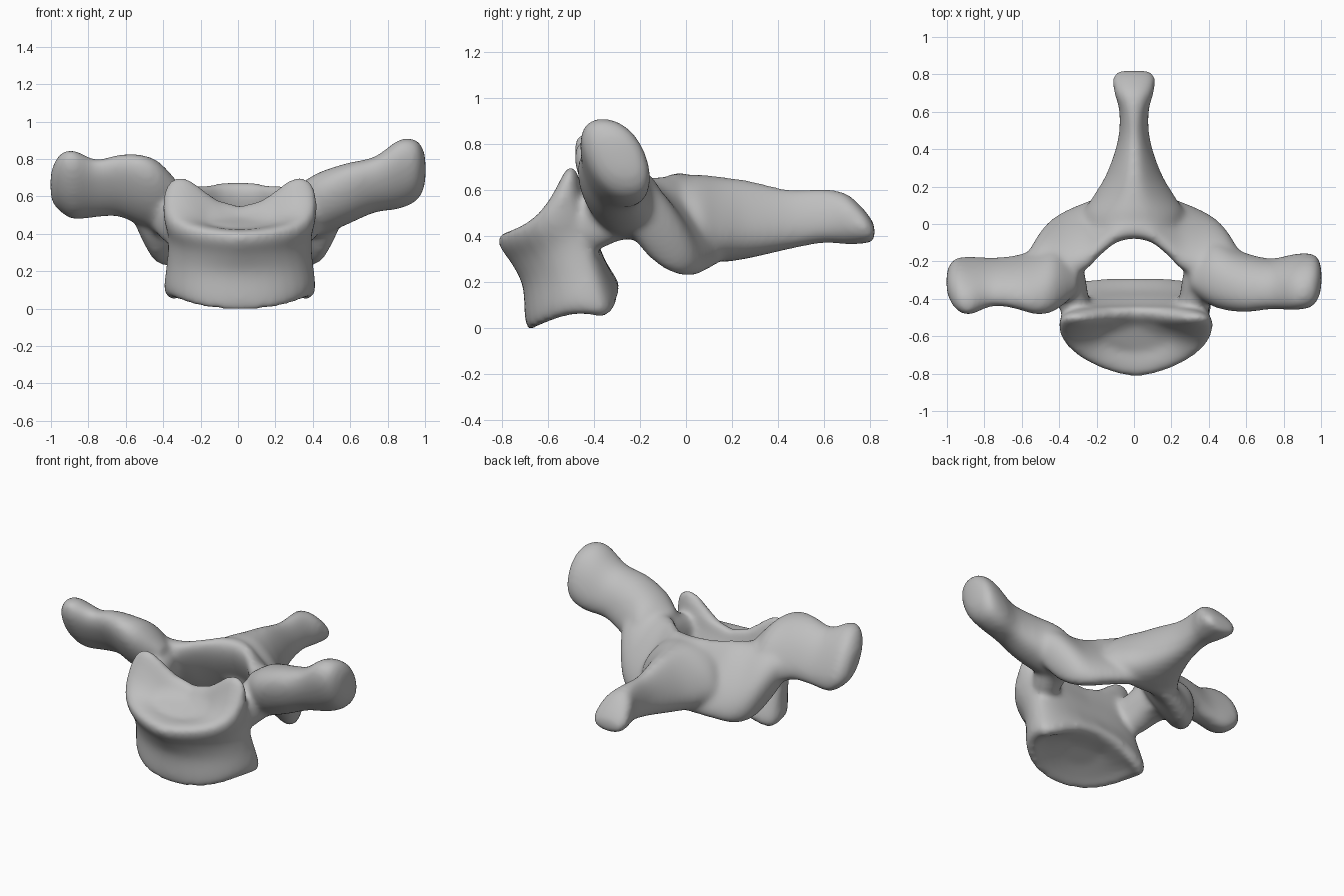
import bpy
import bmesh
import math
from mathutils import Vector

SIDES = 32
STEPS = 4
cube = bpy.data.objects.get("Cube")
if cube:
    bpy.data.objects.remove(cube, do_unlink=True)

bone = bpy.data.materials.new("bone grey")
bone.use_nodes = True
colour = (0.52, 0.52, 0.52, 1)
bone.diffuse_color = colour
bone.node_tree.nodes["Principled BSDF"].inputs["Base Color"].default_value = colour
parts = []


def between(a, b, c, d, t):
    """Point on a smooth curve from b to c."""
    m, n = (c - a) / 2, (d - b) / 2
    return (b * (2 * t**3 - 3 * t**2 + 1) + m * (t**3 - 2 * t**2 + t)
            + c * (3 * t**2 - 2 * t**3) + n * (t**3 - t**2))


def loft(name, rings):
    """Skin a smoothly curved, closed tube through rings of points."""
    padded = [rings[0]] + rings + [rings[-1]]
    fine = []
    for quad in zip(padded, padded[1:], padded[2:], padded[3:]):
        for k in range(STEPS):
            fine.append([between(*p, k / STEPS) for p in zip(*quad)])
    fine.append(rings[-1])
    bm = bmesh.new()
    loops = [[bm.verts.new(p) for p in ring] for ring in fine]
    for a, b in zip(loops, loops[1:]):
        for i in range(SIDES):
            j = (i + 1) % SIDES
            bm.faces.new((a[i], a[j], b[j], b[i]))
    bm.faces.new(loops[0])
    bm.faces.new(loops[-1])
    bmesh.ops.recalc_face_normals(bm, faces=bm.faces)
    mesh = bpy.data.meshes.new(name)
    bm.to_mesh(mesh)
    bm.free()
    mesh.materials.append(bone)
    obj = bpy.data.objects.new(name, mesh)
    bpy.context.collection.objects.link(obj)
    parts.append(obj)


def power(v, e):
    return math.copysign(abs(v) ** e, v)


def oval(centre, a, b, taper=0):
    """Oval ring; taper narrows the a axis towards +b."""
    ring = []
    for i in range(SIDES):
        t = math.tau * i / SIDES
        c, s = power(math.cos(t), 0.9), power(math.sin(t), 0.9)
        ring.append(Vector(centre) + Vector(a) * c * (1 - taper * s) + Vector(b) * s)
    return ring


def body_ring(fy, fz, by, bz, half, lift, point):
    """Front rounded to a point, squarer back, rear corners raised by lift."""
    ring, widest = [], 0.72
    for i in range(SIDES):
        t = math.tau * i / SIDES
        c, s = math.cos(t), math.sin(t)
        if s < 0:
            x, v = power(c, point), widest + widest * s
        else:
            x, v = power(c, 0.65), widest + (1 - widest) * power(s, 0.7)
        z = fz + (bz - fz) * v + lift * x ** 2 * v ** 3
        ring.append(Vector((0.01 + half * x, fy + (by - fy) * v, z)))
    return ring


# Main body: shallow hollow underside, narrow waist, dished top with side lips
loft("vertebral_body", [body_ring(*r) for r in (
    (-0.56, 0.09, -0.42, 0.15, 0.12, 0, 1),
    (-0.62, 0.05, -0.35, 0.16, 0.28, -0.06, 0.9),
    (-0.68, 0.01, -0.31, 0.17, 0.36, -0.14, 0.85),
    (-0.70, 0.06, -0.29, 0.21, 0.405, -0.14, 0.9),
    (-0.71, 0.20, -0.35, 0.31, 0.39, 0, 1),
    (-0.76, 0.30, -0.39, 0.41, 0.385, 0.06, 1.2),
    (-0.81, 0.37, -0.43, 0.50, 0.41, 0.16, 1.35),
    (-0.81, 0.42, -0.45, 0.56, 0.40, 0.27, 1.35),
    (-0.75, 0.44, -0.49, 0.56, 0.31, 0.27, 1.2),
    (-0.69, 0.44, -0.54, 0.51, 0.18, 0.06, 1))])

# Side processes: x, y, z, depth radius, height radius
left_wing = (
    (0.30, -0.26, 0.54, 0.08, 0.12),
    (0.42, -0.26, 0.57, 0.17, 0.17),
    (0.58, -0.31, 0.63, 0.15, 0.165),
    (0.73, -0.32, 0.68, 0.125, 0.15),
    (0.86, -0.31, 0.735, 0.135, 0.185),
    (0.95, -0.30, 0.755, 0.13, 0.165),
    (0.99, -0.29, 0.76, 0.09, 0.11),
    (1.003, -0.29, 0.76, 0.03, 0.05))
right_wing = (
    (-0.30, -0.26, 0.54, 0.08, 0.13),
    (-0.42, -0.28, 0.61, 0.15, 0.19),
    (-0.52, -0.31, 0.65, 0.14, 0.19),
    (-0.64, -0.31, 0.675, 0.11, 0.165),
    (-0.76, -0.31, 0.66, 0.10, 0.155),
    (-0.88, -0.33, 0.68, 0.12, 0.185),
    (-0.95, -0.32, 0.69, 0.11, 0.155),
    (-0.99, -0.31, 0.68, 0.07, 0.10),
    (-1.003, -0.31, 0.68, 0.03, 0.05))
for name, wing, lean in (("left_transverse_process", left_wing, 0.32),
                         ("right_transverse_process", right_wing, 0.5)):
    loft(name, [oval((x, y, z), (0, ry, 0), (0, -lean * rz, rz))
                for x, y, z, ry, rz in wing])

for side, s in (("left", 1), ("right", -1)):
    # Pedicle joining body and arch
    loft(side + "_pedicle", [oval((s * x, y, z), (r, 0, 0), (0, 0, h)) for x, y, z, r, h in (
        (0.28, -0.55, 0.46, 0.07, 0.09),
        (0.33, -0.41, 0.48, 0.09, 0.13),
        (0.37, -0.28, 0.53, 0.11, 0.13),
        (0.40, -0.16, 0.52, 0.11, 0.12))])

    # Sloping lamina: top edge, bottom edge and half thickness at each x
    sheet = []
    for x, ty, tz, by, bz, thick in (
            (0.56, -0.25, 0.63, -0.17, 0.50, 0.07),
            (0.50, -0.25, 0.65, -0.08, 0.37, 0.10),
            (0.44, -0.26, 0.66, -0.01, 0.28, 0.11),
            (0.36, -0.26, 0.66, 0.05, 0.255, 0.10),
            (0.26, -0.23, 0.66, 0.10, 0.275, 0.09),
            (0.17, -0.14, 0.67, 0.13, 0.29, 0.08),
            (0.08, -0.07, 0.685, 0.15, 0.305, 0.08),
            (-0.03, -0.05, 0.69, 0.15, 0.31, 0.08)):
        top, bottom = Vector((s * x, ty, tz)), Vector((s * x, by, bz))
        along = (top - bottom) / 2
        across = Vector((0, along.z, -along.y)).normalized() * thick
        sheet.append(oval((top + bottom) / 2, across, along))
    loft(side + "_lamina", sheet)

# Rear process fanning into the arch, with a ridged top and a knobbed tip
loft("spinous_process", [oval((0, y, z), (rx, 0, 0), (0, 0, rz), taper)
                         for y, z, rx, rz, taper in (
    (-0.01, 0.54, 0.23, 0.14, 0.2),
    (0.06, 0.505, 0.25, 0.18, 0.35),
    (0.15, 0.49, 0.20, 0.185, 0.4),
    (0.27, 0.49, 0.135, 0.17, 0.4),
    (0.45, 0.49, 0.082, 0.13, 0.3),
    (0.60, 0.505, 0.077, 0.118, 0.2),
    (0.70, 0.49, 0.105, 0.11, 0),
    (0.78, 0.455, 0.115, 0.07, 0),
    (0.82, 0.43, 0.085, 0.035, 0))])

# Fuse every part into one smooth bone
bpy.ops.object.select_all(action='DESELECT')
for obj in parts:
    obj.select_set(True)
bpy.context.view_layer.objects.active = parts[0]
bpy.ops.object.join()
vertebra = bpy.context.object
vertebra.name = "vertebra"
fuse = vertebra.modifiers.new("fuse", 'REMESH')
fuse.mode = 'VOXEL'
fuse.voxel_size = 0.014
soften = vertebra.modifiers.new("soften", 'SMOOTH')
soften.factor = 0.5
soften.iterations = 22
for mod in ("fuse", "soften"):
    bpy.ops.object.modifier_apply(modifier=mod)

# Rest on the ground
mesh = vertebra.data
floor = min(v.co.z for v in mesh.vertices)
for v in mesh.vertices:
    v.co.z -= floor
mesh.materials.clear()
mesh.materials.append(bone)
bpy.ops.object.shade_smooth()
